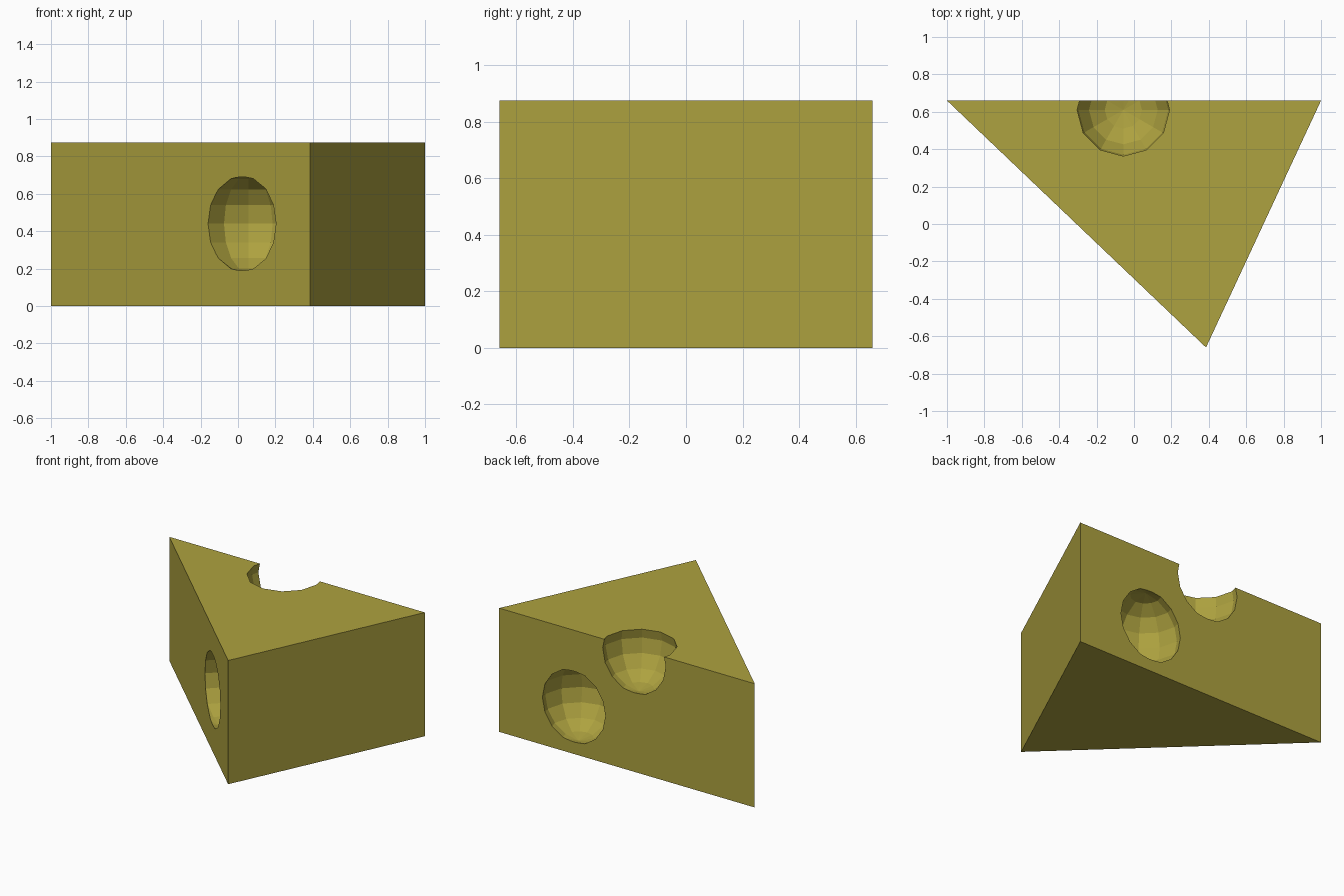
import bpy, bmesh
from mathutils import Vector

if "Cube" in bpy.data.objects:
    bpy.data.objects.remove(bpy.data.objects["Cube"])

H = 0.875
CORNERS = [(-1, 0.66), (0.385, -0.66), (1, 0.66)]

# wedge of cheese: triangular prism
bm = bmesh.new()
base = bm.faces.new([bm.verts.new((x, y, 0)) for x, y in CORNERS])
ext = bmesh.ops.extrude_face_region(bm, geom=[base])
bmesh.ops.translate(bm, vec=(0, 0, H), verts=[g for g in ext["geom"] if isinstance(g, bmesh.types.BMVert)])
bmesh.ops.recalc_face_normals(bm, faces=bm.faces)
mesh = bpy.data.meshes.new("cheese_wedge")
bm.to_mesh(mesh)
bm.free()
wedge = bpy.data.objects.new("cheese_wedge", mesh)
bpy.context.collection.objects.link(wedge)

mat = bpy.data.materials.new("cheese")
mat.diffuse_color = (0.42, 0.36, 0.05, 1)
mat.use_nodes = True
mat.node_tree.nodes["Principled BSDF"].inputs["Base Color"].default_value = mat.diffuse_color
mesh.materials.append(mat)

# round holes: low-poly spheres cut from the wedge
HOLES = {
    "top_edge_hole": (-0.057, 0.61, 0.81),
    "back_hole": (0.415, 0.61, 0.335),
    "side_hole": (0.055, -0.28, 0.44),
}
for name, loc in HOLES.items():
    bpy.ops.mesh.primitive_uv_sphere_add(segments=12, ring_count=8, radius=0.26, location=loc)
    cutter = bpy.context.object
    cutter.name = name + "_cutter"
    cutter.data.materials.append(mat)
    bpy.context.view_layer.objects.active = wedge
    mod = wedge.modifiers.new(name, "BOOLEAN")
    mod.operation = "DIFFERENCE"
    mod.solver = "EXACT"
    mod.object = cutter
    bpy.ops.object.modifier_apply(modifier=mod.name)
    bpy.data.objects.remove(cutter, do_unlink=True)
